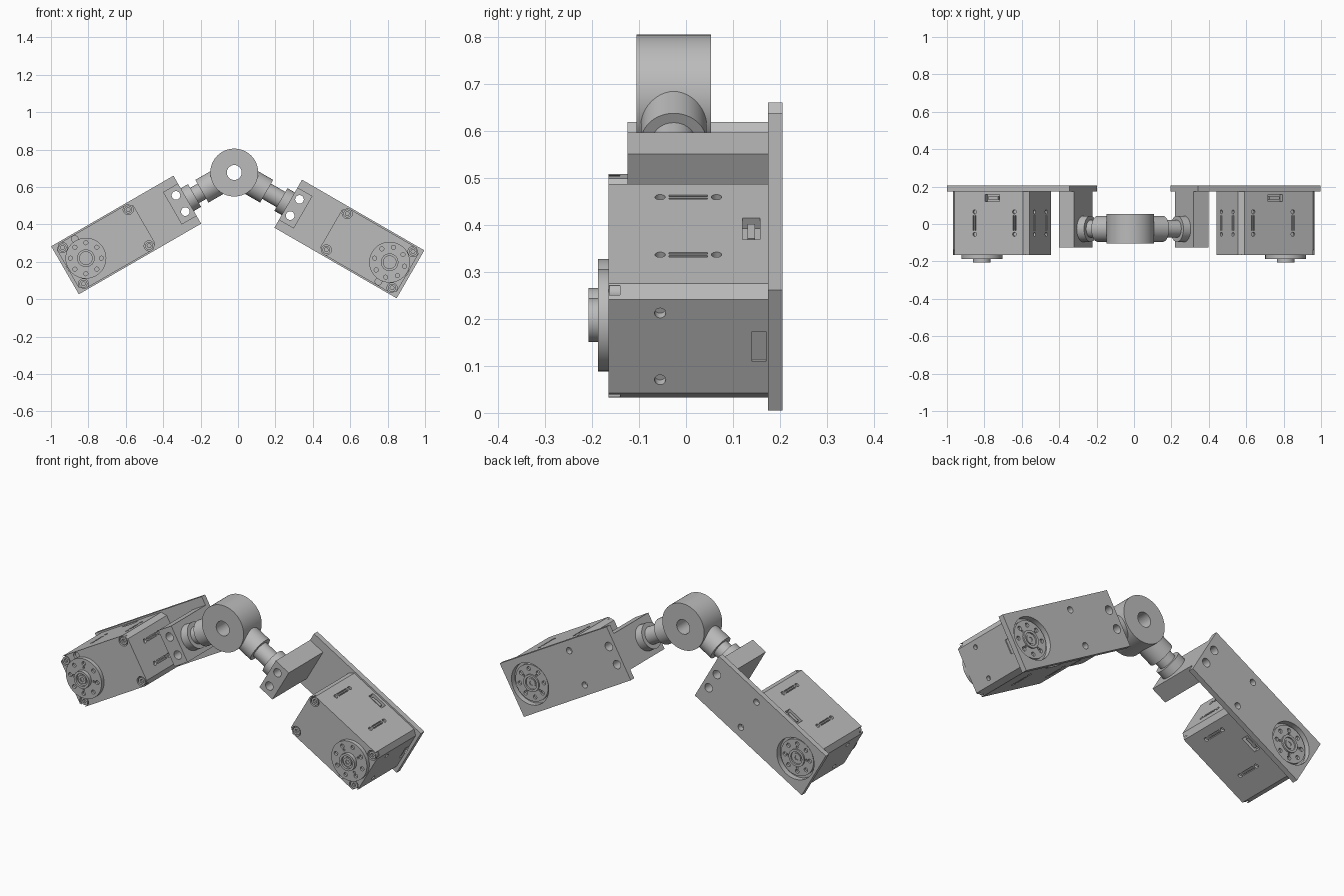
import bpy, bmesh, math
from mathutils import Matrix, Vector

if "Cube" in bpy.data.objects:
    bpy.data.objects.remove(bpy.data.objects["Cube"])

grey = bpy.data.materials.new("plain_grey")
grey.use_nodes = True
COLOUR = (0.5, 0.5, 0.5, 1)
grey.diffuse_color = COLOUR
grey.node_tree.nodes["Principled BSDF"].inputs["Base Color"].default_value = COLOUR

TURN = {"x": Matrix.Rotation(math.pi / 2, 4, "Y"),
        "y": Matrix.Rotation(math.pi / 2, 4, "X"),
        "z": Matrix.Identity(4)}


def cyl(bm, axis, r, a, b, p, q, seg=32):
    """Cylinder along an axis from a to b; p, q are the other two coordinates in order."""
    mid = [p, q]
    mid.insert("xyz".index(axis), (a + b) / 2)
    bmesh.ops.create_cone(bm, cap_ends=True, segments=seg, radius1=r, radius2=r,
                          depth=abs(b - a), matrix=Matrix.Translation(mid) @ TURN[axis])


def box(bm, x, y, z, chamfer=0):
    """Box from three (low, high) pairs, with optional chamfers on its depth edges."""
    pairs = (x, y, z)
    mid = Vector([(a + b) / 2 for a, b in pairs])
    size = [b - a for a, b in pairs]
    verts = bmesh.ops.create_cube(bm, size=1, matrix=Matrix.Translation(mid)
                                  @ Matrix.Diagonal((*size, 1)))["verts"]
    if chamfer:
        edges = {e for v in verts for e in v.link_edges
                 if abs((e.verts[0].co - e.verts[1].co).y) > 0.01}
        bmesh.ops.bevel(bm, geom=list(edges), offset=chamfer, segments=1, affect="EDGES")


def to_mesh(name, bm):
    mesh = bpy.data.meshes.new(name)
    bm.to_mesh(mesh)
    bm.free()
    return mesh


def part(name, bm, cutter=None):
    """Finish a part: cut its openings, shade it and give it the colour."""
    mesh = to_mesh(name, bm)
    if cutter:
        base = bpy.data.objects.new("base", mesh)
        tool = bpy.data.objects.new("cutter", to_mesh("cutter", cutter))
        tool.hide_render = True
        for ob in (base, tool):
            bpy.context.collection.objects.link(ob)
        mod = base.modifiers.new("cut", "BOOLEAN")
        mod.operation, mod.solver, mod.object = "DIFFERENCE", "EXACT", tool
        graph = bpy.context.evaluated_depsgraph_get()
        mesh = bpy.data.meshes.new_from_object(base.evaluated_get(graph))
        mesh.name = name
        for ob in (base, tool):
            bpy.data.objects.remove(ob)
    mesh.materials.clear()
    mesh.materials.append(grey)
    mesh.shade_smooth()
    mesh.set_sharp_from_angle(angle=math.radians(30))
    return mesh


def place(name, mesh, matrix):
    ob = bpy.data.objects.new(name, mesh)
    bpy.context.collection.objects.link(ob)
    ob.matrix_world = matrix


def ring(count, radius, cx, start=0.0):
    for i in range(count):
        a = start + math.tau * i / count
        yield cx + radius * math.cos(a), radius * math.sin(a)


ROD_Y = -0.026      # depth of the rod axis
DISC_X = -0.916     # output shaft position along the arm
SIDES = (-1, 1)

# Central hub with its bore
bm, cut = bmesh.new(), bmesh.new()
cyl(bm, "y", 0.128, -0.105, 0.053, 0, 0, 64)
cyl(cut, "y", 0.04, -0.2, 0.2, 0, 0, 32)
hub = part("hub", bm, cut)

# Stub on the hub
bm = bmesh.new()
cyl(bm, "x", 0.07, -0.2, -0.06, ROD_Y, 0, 48)
stub = part("hub_stub", bm)

# Collar at the end of the rod
bm = bmesh.new()
cyl(bm, "x", 0.07, -0.292, -0.245, ROD_Y, 0, 48)
collar = part("rod_collar", bm)

# Mounting block
bm, cut = bmesh.new(), bmesh.new()
box(bm, (-0.382, -0.29), (-0.125, 0.175), (-0.1, 0.1))
for s in SIDES:
    cyl(cut, "y", 0.023, -0.3, 0.3, -0.331, s * 0.05)
block = part("mounting_block", bm, cut)

# Back plate
bm, cut = bmesh.new(), bmesh.new()
box(bm, (-1.045, -0.29), (0.175, 0.205), (-0.148, 0.148))
cyl(cut, "y", 0.114, 0.1, 0.3, DISC_X, 0, 64)
for s in SIDES:
    cyl(cut, "y", 0.023, 0.1, 0.3, -0.331, s * 0.05)
    cyl(cut, "y", 0.017, 0.1, 0.3, -0.585, s * 0.095)
plate = part("back_plate", bm, cut)

# Motor housing with its recesses, slots and sockets
screws = [(x, s * 0.112) for x in (-0.996, -0.59) for s in SIDES]
bm, cut = bmesh.new(), bmesh.new()
box(bm, (-1.028, -0.555), (-0.165, 0.174), (-0.14, 0.14), 0.025)
for x, z in screws:
    cyl(cut, "y", 0.027, -0.2, -0.14, x, z)
cyl(cut, "y", 0.018, -0.2, -0.15, DISC_X, 0.119, 24)
for s in SIDES:
    low, high = sorted((s * 0.128, s * 0.16))
    for x in (-0.635, -0.88):
        for y in (-0.055, 0.065):
            cyl(cut, "z", 0.011, low, high, x, y, 20)
        for dx in (-0.006, 0.006):
            box(cut, (x + dx - 0.003, x + dx + 0.003), (-0.036, 0.046), (low, high))
    box(cut, (-0.815, -0.725), (0.12, 0.158), sorted((s * 0.115, s * 0.16)))
    z = s * 0.062
    for y in (-0.055, 0.065):
        cyl(cut, "x", 0.011, -0.567, -0.53, y, z, 20)
    for dz in (-0.006, 0.006):
        box(cut, (-0.567, -0.53), (-0.036, 0.046), (z + dz - 0.003, z + dz + 0.003))
    cyl(cut, "x", 0.012, -1.06, -1.008, -0.055, s * 0.082, 20)
box(cut, (-1.06, -1.022), (0.14, 0.17), (-0.037, 0.037))
housing = part("motor_housing", bm, cut)

# Socket screws sunk in the housing corners
bm, cut = bmesh.new(), bmesh.new()
for x, z in screws:
    cyl(bm, "y", 0.021, -0.163, -0.135, x, z)
    cyl(cut, "y", 0.011, -0.2, -0.15, x, z, 6)
corner_screws = part("corner_screws", bm, cut)

# Connector tongues inside the side sockets
bm = bmesh.new()
for s in SIDES:
    box(bm, (-0.8, -0.74), (0.131, 0.147), sorted((s * 0.11, s * 0.134)))
connectors = part("connector_tongues", bm)


def horn(name, face, sign, radius, boss):
    """Round horn with drilled holes, a raised boss and a centre screw."""
    bm, cut = bmesh.new(), bmesh.new()
    cyl(bm, "y", radius, face, face - sign * 0.024, DISC_X, 0, 64)
    for x, z in ring(8, radius * 0.76, DISC_X, math.radians(15)):
        cyl(cut, "y", 0.011, face - 0.012, face + 0.012, x, z, 20)
    for x, z in ring(4, radius * 0.57, DISC_X, math.radians(60)):
        cyl(cut, "y", 0.006, face - 0.008, face + 0.008, x, z, 12)
    disc = part(name, bm, cut)
    bm, cut = bmesh.new(), bmesh.new()
    top = face + sign * boss
    cyl(bm, "y", 0.047, top, face - sign * 0.01, DISC_X, 0, 48)
    cyl(cut, "y", 0.034, top - 0.012, top + 0.012, DISC_X, 0, 32)
    centre = part(name + "_boss", bm, cut)
    bm, cut = bmesh.new(), bmesh.new()
    cyl(bm, "y", 0.024, top - sign * 0.004, top - sign * 0.016, DISC_X, 0, 32)
    cyl(cut, "y", 0.012, top - 0.01, top + 0.01, DISC_X, 0, 6)
    return [disc, centre, part(name + "_screw", bm, cut)]


motor = [collar, block, plate, housing, corner_screws, connectors]
motor += horn("front_horn", -0.187, -1, 0.109, 0.02)
motor += horn("rear_horn", 0.19, 1, 0.1, 0.008)

# Assemble: both arms are turned copies about the hub, the left one slightly longer
centre = Matrix.Translation((-0.02, 0, 0.677))
place("hub", hub, centre)
for side, angle, extra in (("right", -30, 0), ("left", -150, 0.043)):
    frame = centre @ Matrix.Rotation(math.radians(angle), 4, "Y")
    place(side + "_hub_stub", stub, frame)
    bm = bmesh.new()
    cyl(bm, "x", 0.047, -0.26 - extra, -0.19, ROD_Y, 0, 40)
    place(side + "_rod", part("rod", bm), frame)
    for mesh in motor:
        place(side + "_" + mesh.name, mesh, frame @ Matrix.Translation((-extra, 0, 0)))
